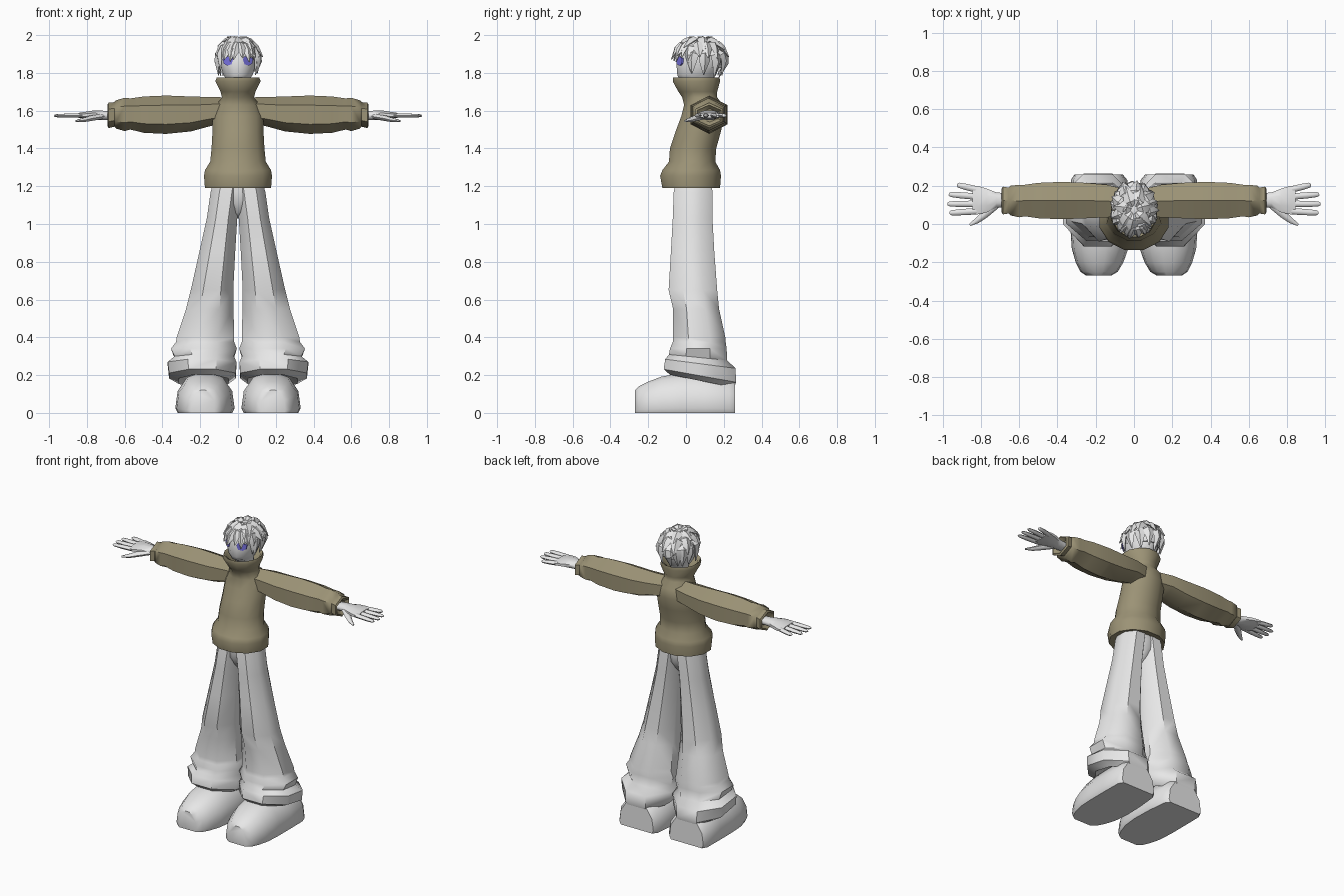
import bpy, bmesh, math, random
from mathutils import Vector

random.seed(4)
if "Cube" in bpy.data.objects:
    bpy.data.objects.remove(bpy.data.objects["Cube"])


def material(name, rgb):
    m = bpy.data.materials.new(name)
    m.use_nodes = True
    m.diffuse_color = (*rgb, 1)
    m.node_tree.nodes["Principled BSDF"].inputs["Base Color"].default_value = (*rgb, 1)
    return m


GREY = material("light grey", (0.8, 0.8, 0.8))
OLIVE = material("olive wool", (0.33, 0.29, 0.18))
BLUE = material("eye blue", (0.2, 0.18, 0.8))


def skin(bm, rings, cap=(True, True)):
    """Joins rings of points into one tube."""
    vs = [[bm.verts.new(p) for p in r] for r in rings]
    n = len(vs[0])
    for a, b in zip(vs, vs[1:]):
        for i in range(n):
            j = (i + 1) % n
            bm.faces.new((a[i], a[j], b[j], b[i]))
    if cap[0]:
        bm.faces.new(vs[0][::-1])
    if cap[1]:
        bm.faces.new(vs[-1])


def finish(name, bm, mat, mirror=False, angle=40):
    bmesh.ops.recalc_face_normals(bm, faces=bm.faces)
    me = bpy.data.meshes.new(name)
    bm.to_mesh(me)
    bm.free()
    me.materials.append(mat)
    ob = bpy.data.objects.new(name, me)
    bpy.context.collection.objects.link(ob)
    if mirror:
        mod = ob.modifiers.new("Mirror", "MIRROR")
        mod.use_mirror_merge = False
    bpy.ops.object.select_all(action="DESELECT")
    ob.select_set(True)
    bpy.context.view_layer.objects.active = ob
    bpy.ops.object.shade_smooth_by_angle(angle=math.radians(angle))
    return ob


def box_ring(t, a0, a1, b0, b1, n, axis="z", tilt=0.0, turn=0.5):
    """Ring at t along an axis, filling the bounds a0..a1 by b0..b1."""
    pts = [(math.cos((i + turn) * math.tau / n), math.sin((i + turn) * math.tau / n)) for i in range(n)]
    ma, mb = max(p[0] for p in pts), max(p[1] for p in pts)
    ring = []
    for c, s in pts:
        a = (a0 + a1) / 2 + c / ma * (a1 - a0) / 2
        b = (b0 + b1) / 2 + s / mb * (b1 - b0) / 2
        ring.append((t, a, b) if axis == "x" else (a, t, b) if axis == "y" else (a, b, t + tilt * b))
    return ring


def tube(bm, path, up, n=6):
    """Tapered tube along (point, half width, half height) stations."""
    pts = [Vector(p[0]) for p in path]
    rings = []
    for k, (p, w, h) in enumerate(path):
        d = (pts[min(k + 1, len(pts) - 1)] - pts[max(k - 1, 0)]).normalized()
        side = d.cross(Vector(up)).normalized()
        top = side.cross(d)
        rings.append([pts[k] + side * w * math.cos(i * math.tau / n) + top * h * math.sin(i * math.tau / n)
                      for i in range(n)])
    skin(bm, rings)


# Sweater body with hem and flared open collar: height, half width, front, back
bm = bmesh.new()
body = [(1.2, .13, -.07, .14), (1.19, .175, -.125, .18), (1.255, .18, -.137, .185), (1.285, .175, -.125, .18),
        (1.33, .147, -.09, .155), (1.4, .14, -.085, .16), (1.49, .135, -.055, .185), (1.57, .135, -.025, .2),
        (1.63, .115, -.01, .195), (1.67, .085, -.02, .165), (1.7, .092, -.04, .165), (1.755, .12, -.07, .18),
        (1.775, .113, -.068, .178), (1.765, .1, -.05, .16), (1.7, .07, -.02, .14)]
skin(bm, [box_ring(z, -w, w, f, b, 12) for z, w, f, b in body])
finish("sweater_body", bm, OLIVE, angle=50)

# Sleeves with bunched cuffs: x, front, back, bottom, top
bm = bmesh.new()
sleeve = [(.04, .04, .18, 1.53, 1.67), (.14, .035, .205, 1.52, 1.672), (.25, .03, .215, 1.49, 1.675),
          (.38, .025, .22, 1.477, 1.68), (.5, .03, .215, 1.483, 1.675), (.57, .04, .205, 1.5, 1.665),
          (.6, .035, .205, 1.492, 1.668), (.645, .045, .2, 1.505, 1.655), (.655, .055, .19, 1.515, 1.645),
          (.685, .05, .195, 1.508, 1.642), (.692, .06, .185, 1.52, 1.63), (.67, .08, .17, 1.54, 1.61)]
skin(bm, [box_ring(*s, 6, "x") for s in sleeve])
finish("sleeves", bm, OLIVE, True, 50)

# Hands: palm, four fingers and a thumb
bm = bmesh.new()
palm = [(.66, .09, .16, 1.55, 1.595), (.72, .085, .165, 1.55, 1.6), (.77, .06, .185, 1.555, 1.6),
        (.82, .05, .2, 1.56, 1.592), (.845, .055, .195, 1.562, 1.588)]
skin(bm, [box_ring(*s, 8, "x") for s in palm])
for y0, x1, y1 in ((.067, .965, .058), (.105, .975, .105), (.143, .968, .155), (.18, .925, .205)):
    a, b = Vector((.82, y0, 1.575)), Vector((x1, y1, 1.573))
    tube(bm, [(a, .017, .013), (a.lerp(b, .6), .016, .012), (a.lerp(b, .93), .013, .009), (b, .006, .004)], (0, 0, 1))
tube(bm, [((.72, .1, 1.57), .02, .016), ((.78, .05, 1.56), .02, .016), ((.82, .018, 1.55), .015, .012),
          ((.858, -.005, 1.545), .006, .005)], (0, 0, 1))
finish("hands", bm, GREY, True, 60)

# Flared trouser legs with slouched cuffs: height, inner, outer, front, back, tilt
bm = bmesh.new()
leg = [(1.22, -.02, .13, -.055, .135, 0), (1.17, -.015, .145, -.065, .14, 0), (1.03, .004, .165, -.07, .14, 0),
       (.85, .015, .205, -.08, .15, 0), (.65, .025, .25, -.092, .165, 0), (.55, .024, .275, -.068, .175, 0),
       (.4, .02, .325, -.068, .208, 0), (.375, .02, .328, -.07, .21, 0), (.34, .006, .355, -.085, .215, 0),
       (.3, .022, .335, -.09, .218, -.1), (.27, .008, .372, -.11, .262, -.13),
       (.21, .012, .365, -.118, .265, -.18), (.185, .05, .315, -.085, .255, -.2), (.22, .08, .27, -.04, .2, -.2)]
skin(bm, [box_ring(*s[:5], 8, "z", s[5]) for s in leg])
finish("trouser_legs", bm, GREY, True, 45)

# Seat of the trousers, bridging the legs
bm = bmesh.new()
seat = [(1.03, .012, .0, .07), (1.06, .04, -.03, .1), (1.11, .09, -.055, .13), (1.17, .135, -.062, .138),
        (1.24, .135, -.055, .13)]
skin(bm, [box_ring(z, -w, w, f, b, 10) for z, w, f, b in seat])
finish("trouser_seat", bm, GREY, angle=60)

# Chunky shoes: y, inner, outer, top
bm = bmesh.new()
rings = []
for y, a, b, top in ((-.27, .12, .25, .12), (-.25, .085, .28, .14), (-.2, .055, .305, .165), (-.13, .03, .325, .192),
                     (-.03, .018, .332, .21), (.1, .022, .332, .21), (.23, .035, .33, .19), (.26, .06, .31, .175)):
    w = b - a
    rings.append([(a + w * u, y, top * v) for u, v in
                  ((.04, 0), (0, .12), (.04, .55), (.2, .9), (.4, 1), (.6, 1), (.8, .9), (.96, .55), (1, .12), (.96, 0))])
skin(bm, rings)
finish("shoes", bm, GREY, True, 40)

# Head and neck
bm = bmesh.new()
head = [(1.66, .05, .02, .12), (1.745, .055, .01, .13), (1.765, .06, -.035, .14), (1.79, .078, -.046, .16),
        (1.84, .092, -.05, .18), (1.9, .096, -.045, .185), (1.95, .08, -.02, .165), (1.97, .05, .03, .13)]
skin(bm, [box_ring(z, -w, w, f, b, 12) for z, w, f, b in head])
finish("head", bm, GREY, angle=60)

# Eyes as thin plates wrapped on the face
bm = bmesh.new()
eye = [(.026, 1.872), (.032, 1.886), (.058, 1.888), (.08, 1.876), (.076, 1.85), (.058, 1.838), (.034, 1.846)]
skin(bm, [[(x, -.054 + off + max(0, x - .026) * .62, z) for x, z in eye] for off in (0, .008)])
finish("eyes", bm, BLUE, True, 30)

# Hair: a cap over the skull and layers of pointed locks
CENTRE = Vector((0, .075, 1.875))


def scalp(az, el, grow=1.0):
    """Point on the hair shell; azimuth 0 is the front, elevation in degrees."""
    a, e = math.radians(az), math.radians(el)
    return CENTRE + grow * Vector((.108 * math.sin(a) * math.cos(e), -.132 * math.cos(a) * math.cos(e),
                                   .108 * math.sin(e)))


bm = bmesh.new()
cap = []
for el in (82, 60, 38, 18, -5, -28):
    ring = []
    for i in range(14):
        az = i * 360 / 14
        back = (1 - math.cos(math.radians(az))) / 2
        ring.append(scalp(az, max(el, 22 - 62 * min(1, back * 1.6)), .97))
    cap.append(ring)
skin(bm, cap)


def lock(az, top, low, width, flick, swirl=0):
    mid = (top + low) / 2
    tube(bm, [(scalp(az, top, .9), width * .5, .006), (scalp(az + swirl * .3, (top + mid) / 2, 1.03), width, .016),
              (scalp(az + swirl * .7, mid, 1.05), width * .9, .016),
              (scalp(az + swirl, low, flick), .002, .002)], scalp(az, mid) - CENTRE, 4)


# Crown, middle and lower layers
for count, top, low, width, flick in ((7, 82, 28, .036, 1.16), (10, 58, 2, .034, 1.18)):
    for i in range(count):
        lock(i * 360 / count + random.uniform(-9, 9), top, low + random.uniform(-6, 8), width,
             flick + random.uniform(-.05, .05), random.uniform(-14, 14))
for az in (75, 100, 125, 150, 180, 210, 235, 260, 285):
    lock(az, 30, -34 - 12 * (1 - math.cos(math.radians(az))) / 2 + random.uniform(-5, 5), .032,
         1.22 + random.uniform(-.06, .06), random.uniform(-8, 8))
# Fringe and long side locks
for az, low in ((-58, -32), (-38, -4), (-14, -6), (6, 2), (24, -8), (42, 2), (60, -36)):
    lock(az, 55, low, .027, 1.13, 6 if az > 0 else -6)
# Small tufts standing on the crown
for az in (20, 130, 250):
    tube(bm, [(scalp(az, 60, .9), .02, .012), (scalp(az, 68, 1.07), .015, .01),
              (scalp(az + 30, 64, 1.2), .002, .002)], (0, -1, .3), 4)
finish("hair", bm, GREY, angle=35)
